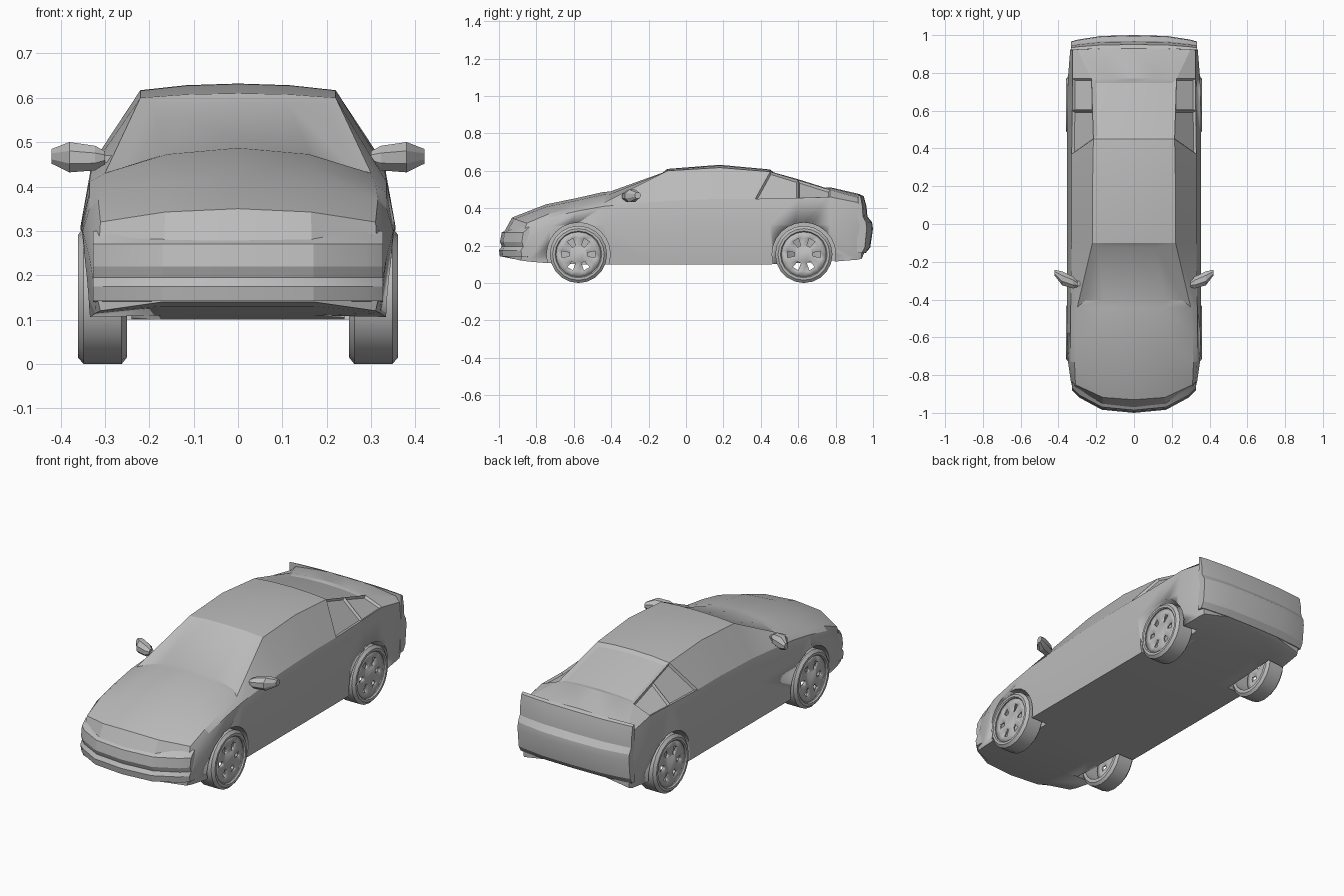
import bpy, bmesh
from math import sin, cos, pi, radians
from mathutils import Matrix

if "Cube" in bpy.data.objects:
    bpy.data.objects.remove(bpy.data.objects["Cube"], do_unlink=True)

grey = bpy.data.materials.new("plain grey")
grey.use_nodes = True
colour = (0.5, 0.5, 0.5, 1)
grey.diffuse_color = colour
grey.node_tree.nodes["Principled BSDF"].inputs["Base Color"].default_value = colour


def finish(bm, name, angle=20):
    bmesh.ops.recalc_face_normals(bm, faces=bm.faces)
    mesh = bpy.data.meshes.new(name)
    bm.to_mesh(mesh)
    bm.free()
    mesh.materials.append(grey)
    obj = bpy.data.objects.new(name, mesh)
    bpy.context.collection.objects.link(obj)
    activate(obj)
    bpy.ops.object.shade_smooth_by_angle(angle=radians(angle))
    return obj


def activate(obj):
    bpy.ops.object.select_all(action="DESELECT")
    obj.select_set(True)
    bpy.context.view_layer.objects.active = obj


def loft(bm, rings, closed=False):
    """Skin equal-length rings; returns the faces keyed by (ring, point)."""
    verts = [[bm.verts.new(p) for p in ring] for ring in rings]
    count, size = len(verts), len(verts[0])
    faces = {}
    for i in range(count if closed else count - 1):
        a, b = verts[i], verts[(i + 1) % count]
        for j in range(size):
            k = (j + 1) % size
            faces[i, j] = bm.faces.new((a[j], a[k], b[k], b[j]))
    return verts, faces


def bowed(x, y):
    """Sweep the nose and tail back towards the corners."""
    if y < -0.7:
        return y + 0.11 * min(1, (-0.7 - y) / 0.29) * abs(x / 0.32) ** 3
    if y > 0.9:
        return y - 0.03 * (y - 0.9) / 0.1 * abs(x / 0.32) ** 3
    return y


# Body stations: y, floor z, waist x z, belt x z, upper edge x z, centre z
stations = [
    (-0.98, .14, .325, .18, .32, .21, .315, .24, .26),
    (-0.93, .13, .335, .24, .325, .28, .31, .32, .35),
    (-0.75, .11, .35, .30, .335, .35, .315, .37, .42),
    (-0.58, .10, .355, .31, .335, .385, .31, .405, .455),
    (-0.44, .10, .355, .31, .335, .41, .30, .43, .487),
    (-0.1, .10, .355, .31, .33, .44, .22, .60, .61),
    (0.18, .10, .355, .31, .33, .45, .22, .617, .632),
    (0.45, .10, .355, .31, .33, .45, .215, .595, .607),
    (0.6, .11, .355, .31, .327, .455, .22, .55, .565),
    (0.77, .125, .35, .31, .325, .46, .225, .498, .512),
    (0.93, .15, .338, .30, .325, .43, .30, .455, .475),
    (0.955, .16, .33, .30, .32, .41, .295, .43, .44),
]
belt_slant = {0.45: -0.08}


def section(y, floor, wx, wz, bx, bz, ex, ez, cz):
    mid = ez + 0.75 * (cz - ez)
    low = 0.5 * (floor + 0.1)
    half = [(0, floor), (0.17, floor), (wx - 0.015, low), (wx, wz),
            (bx, bz), (ex, ez), (ex * 0.53, mid), (0, cz)]
    ring = half + [(-x, z) for x, z in half[-2:0:-1]]
    shift = belt_slant.get(y, 0)
    return [(x, bowed(x, y) + (shift if z == bz else 0), z) for x, z in ring]


bm = bmesh.new()
verts, faces = loft(bm, [section(*s) for s in stations])
for ring in (verts[0], verts[-1]):
    for quad in ((0, 1, 6, 7), (1, 2, 5, 6), (2, 3, 4, 5)):
        bm.faces.new([ring[k] for k in quad])
        bm.faces.new([ring[-k % 14] for k in quad])
bmesh.ops.recalc_face_normals(bm, faces=bm.faces)

# Recessed windscreen, rear window and quarter windows
top = (5, 6, 7, 8)
screen = [faces[4, j] for j in top]
rear = [faces[i, j] for i in (7, 8) for j in top]
quarter = [faces[i, j] for i in (7, 8) for j in (4, 9)]
for pane, rim in ((screen, 0.032), (rear, 0.022)):
    bmesh.ops.inset_region(bm, faces=pane, thickness=rim, depth=-0.01,
                           use_even_offset=True)
bmesh.ops.inset_individual(bm, faces=quarter, thickness=0.008, depth=-0.012,
                           use_even_offset=True)
body = finish(bm, "body")

# Wheel arches cut out of the body
axles = (-0.575, 0.63)
bm = bmesh.new()
for y in axles:
    for side in (-1, 1):
        place = Matrix.Translation((side * 0.37, y, 0.153)) @ Matrix.Rotation(pi / 2, 4, "Y")
        bmesh.ops.create_cone(bm, cap_ends=True, segments=24, radius1=0.17,
                              radius2=0.17, depth=0.26, matrix=place)
cutter = finish(bm, "arch_cutter")
cutter.hide_render = True
cut = body.modifiers.new("arches", "BOOLEAN")
cut.operation = "DIFFERENCE"
cut.solver = "EXACT"
cut.object = cutter
activate(body)
bpy.ops.object.modifier_apply(modifier=cut.name)
bpy.data.objects.remove(cutter, do_unlink=True)


# Bumpers: a profile swept across the car along the bowed outline
def bumper(name, profile, half_width):
    bm = bmesh.new()
    rings = []
    for t in (-1, -0.88, -0.52, 0, 0.52, 0.88, 1):
        x = t * half_width
        rings.append([(x, bowed(x, y), z) for y, z in profile])
    verts, _ = loft(bm, rings)
    for end in (verts[0], verts[-1]):
        bm.faces.new(end)
    finish(bm, name)


bumper("front_bumper", [(-0.93, .14), (-0.995, .142), (-1, .175), (-0.985, .195),
                        (-0.995, .22), (-0.985, .27), (-0.93, .30)], 0.327)
bumper("rear_bumper", [(0.93, .472), (0.95, .465), (0.965, .41), (0.97, .355),
                       (0.995, .325), (1, .29), (0.985, .19), (0.96, .16),
                       (0.92, .16)], 0.334)


# Wheels: lathed tyre ring and a slotted disc
def wheel_ring(x, r, y, angles, side):
    return [(side * x, y + r * cos(a), 0.153 + r * sin(a)) for a in angles]


def wheel(name, y, side):
    bm = bmesh.new()
    angles = [2 * pi * k / 20 for k in range(20)]
    profile = [(.25, .12), (.25, .138), (.262, .153), (.348, .153),
               (.361, .138), (.361, .125), (.354, .12)]
    loft(bm, [wheel_ring(x, r, y, angles, side) for x, r in profile], closed=True)
    finish(bm, name + "_tyre", 30)

    bm = bmesh.new()
    angles = [radians(60 * k + d) for k in range(6) for d in (-11, 11, 30)]
    rings = [wheel_ring(0.35, r, y, angles, side) for r in (.122, .09, .05)]
    verts, faces = loft(bm, rings)
    bm.faces.new(verts[-1])
    slots = [f for (i, j), f in faces.items() if i == 1 and j % 3 == 0]
    bmesh.ops.delete(bm, geom=slots, context="FACES_ONLY")
    disc = finish(bm, name + "_rim")
    thick = disc.modifiers.new("thickness", "SOLIDIFY")
    thick.thickness = 0.015


# Door mirrors: tapered housing on a short stalk
def mirror(name, side):
    bm = bmesh.new()
    rings = []
    for x, y, z, ry, rz in ((.30, -.318, .465, .018, .016), (.322, -.31, .464, .034, .03),
                            (.38, -.288, .466, .04, .037), (.42, -.258, .468, .017, .018)):
        rings.append([(side * x, y + ry * cos(a), z + rz * sin(a))
                      for a in (pi / 4 * (k + 0.5) for k in range(8))])
    verts, _ = loft(bm, rings)
    for end in (verts[0], verts[-1]):
        bm.faces.new(end)
    finish(bm, name + "_housing")
    bm = bmesh.new()
    place = Matrix.Translation((side * 0.295, -0.315, 0.462))
    bmesh.ops.create_cube(bm, size=1, matrix=place @ Matrix.Diagonal((.05, .025, .016, 1)))
    finish(bm, name + "_stalk")


for label, side in (("left", 1), ("right", -1)):
    mirror(label + "_mirror", side)
    for end, y in zip(("front", "rear"), axles):
        wheel(f"{end}_{label}_wheel", y, side)
